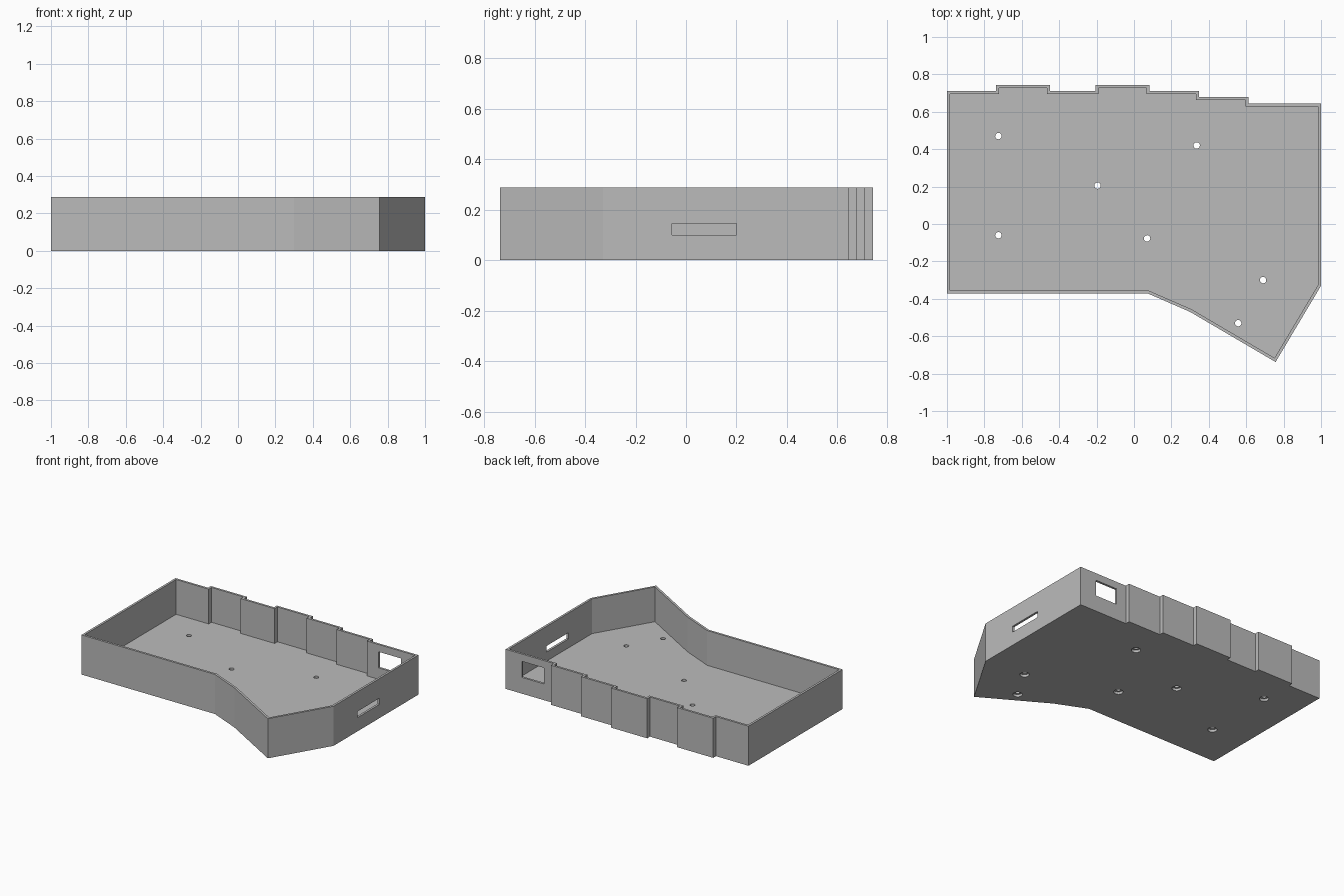
import bpy
import bmesh
from mathutils import Vector

cube = bpy.data.objects.get("Cube")
if cube:
    bpy.data.objects.remove(cube, do_unlink=True)

HEIGHT, FLOOR, WALL = 0.288, 0.035, 0.016

grey = bpy.data.materials.new("plain grey")
grey.use_nodes = True
colour = (0.5, 0.5, 0.5, 1)
grey.diffuse_color = colour
grey.node_tree.nodes["Principled BSDF"].inputs["Base Color"].default_value = colour


def inset(points, distance):
    """Move every side of a counter-clockwise outline inwards with mitred corners."""
    result = []
    for i, p in enumerate(points):
        a = (p - points[i - 1]).normalized()
        b = (points[(i + 1) % len(points)] - p).normalized()
        na, nb = Vector((-a.y, a.x)), Vector((-b.y, b.x))
        result.append(p + (na + nb) * distance / (1 + na.dot(nb)))
    return result


def prism(name, points, bottom, top):
    bm = bmesh.new()
    face = bm.faces.new([bm.verts.new((p.x, p.y, bottom)) for p in points])
    extruded = bmesh.ops.extrude_face_region(bm, geom=[face])["geom"]
    verts = [v for v in extruded if isinstance(v, bmesh.types.BMVert)]
    bmesh.ops.translate(bm, verts=verts, vec=(0, 0, top - bottom))
    bmesh.ops.recalc_face_normals(bm, faces=bm.faces)
    mesh = bpy.data.meshes.new(name)
    bm.to_mesh(mesh)
    bm.free()
    obj = bpy.data.objects.new(name, mesh)
    bpy.context.collection.objects.link(obj)
    mesh.materials.append(grey)
    return obj


def box(name, x, y, z):
    corners = [Vector(c) for c in ((x[0], y[0]), (x[1], y[0]), (x[1], y[1]), (x[0], y[1]))]
    return prism(name, corners, *z)


def cylinder(name, x, y, radius, bottom, top):
    bpy.ops.mesh.primitive_cylinder_add(vertices=32, radius=radius, depth=top - bottom,
                                        location=(x, y, (bottom + top) / 2))
    obj = bpy.context.object
    obj.name = name
    obj.data.materials.append(grey)
    return obj


def cut(target, cutter):
    cutter.hide_render = True
    mod = target.modifiers.new("cut", "BOOLEAN")
    mod.operation, mod.solver, mod.object = "DIFFERENCE", "EXACT", cutter
    bpy.context.view_layer.objects.active = target
    bpy.ops.object.modifier_apply(modifier=mod.name)
    bpy.data.objects.remove(cutter, do_unlink=True)


# Outline: straight front, angled toe, then the stepped back wall
outline = [Vector(p) for p in (
    (-1, -0.372), (0.075, -0.372), (0.3, -0.47), (0.757, -0.738), (1, -0.33),
    (1, 0.645), (0.612, 0.645), (0.612, 0.678), (0.347, 0.678), (0.347, 0.71),
    (0.083, 0.71), (0.083, 0.742), (-0.207, 0.742), (-0.207, 0.71),
    (-0.448, 0.71), (-0.448, 0.742), (-0.738, 0.742), (-0.738, 0.71), (-1, 0.71))]

tray = prism("case_tray", outline, 0, HEIGHT)
cut(tray, prism("hollow", inset(outline, WALL), FLOOR, HEIGHT + 0.1))

# Openings in the left side wall and the back wall
cut(tray, box("side_slot", (0.95, 1.05), (-0.055, 0.2), (0.1, 0.145)))
cut(tray, box("back_window", (0.69, 0.87), (0.6, 0.7), (0.118, 0.235)))

# Screw holes with wider recesses underneath
for x, y in ((-0.725, 0.47), (0.335, 0.42), (-0.195, 0.205), (-0.725, -0.06),
             (0.07, -0.077), (0.69, -0.3), (0.557, -0.53)):
    cut(tray, cylinder("screw_hole", x, y, 0.017, -0.05, 0.1))
    cut(tray, cylinder("screw_recess", x, y, 0.031, -0.05, 0.018))

bpy.ops.object.select_all(action="DESELECT")
tray.select_set(True)
bpy.context.view_layer.objects.active = tray
bpy.ops.object.shade_smooth_by_angle(angle=0.35)
for poly in tray.data.polygons:
    if poly.area > 0.01:
        poly.use_smooth = False
